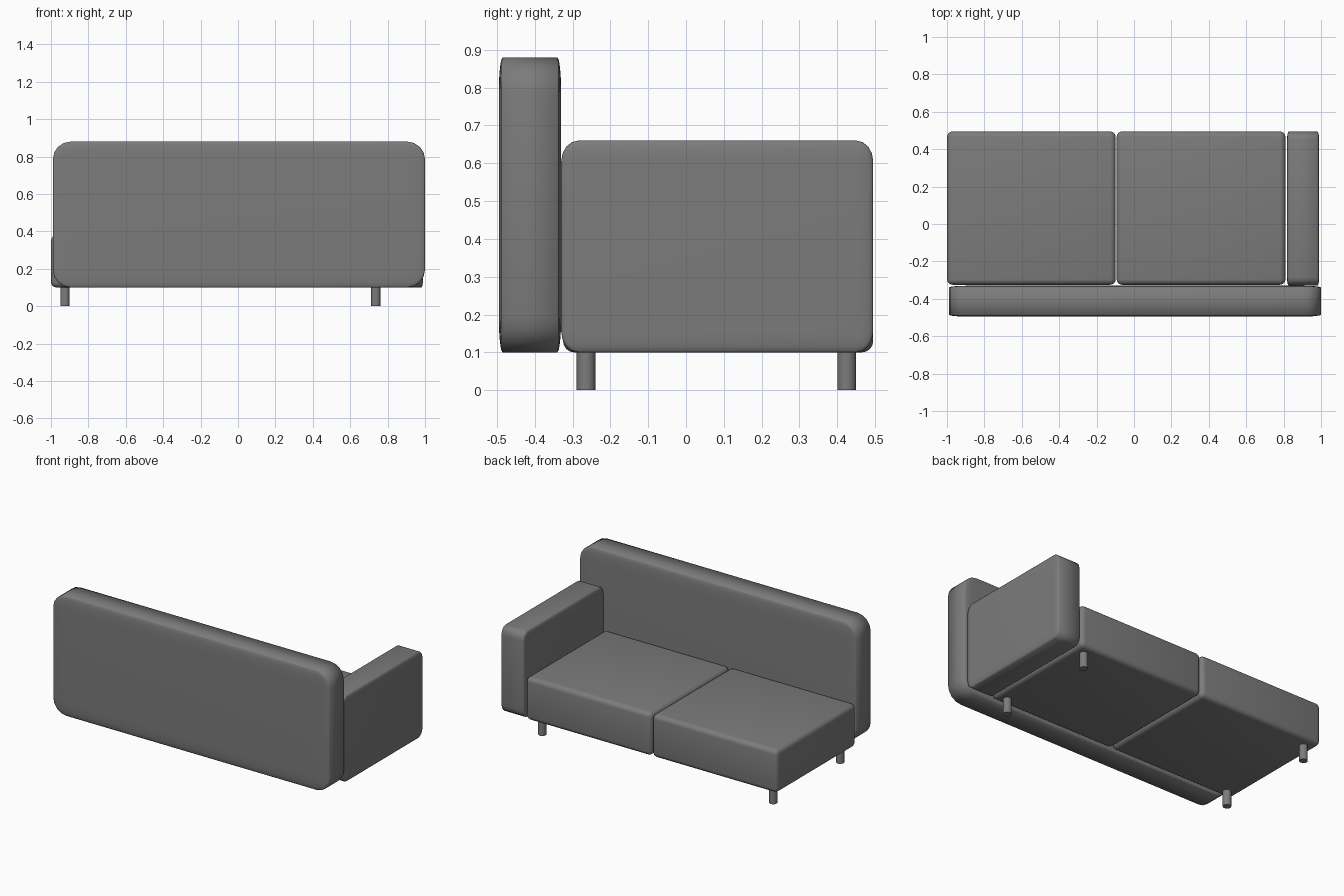
import bpy, bmesh

if "Cube" in bpy.data.objects:
    bpy.data.objects.remove(bpy.data.objects["Cube"])

fabric = bpy.data.materials.new("dark_grey")
fabric.diffuse_color = (0.2, 0.2, 0.2, 1)
fabric.use_nodes = True
fabric.node_tree.nodes["Principled BSDF"].inputs["Base Color"].default_value = fabric.diffuse_color


def finish(name, bm):
    for f in bm.faces:
        f.smooth = True
    me = bpy.data.meshes.new(name)
    bm.to_mesh(me)
    bm.free()
    me.materials.append(fabric)
    ob = bpy.data.objects.new(name, me)
    bpy.context.scene.collection.objects.link(ob)
    return ob


def padded_box(name, lo, hi, radii, segments=4):
    """Box with rounded edges whose radius differs per axis (padded slab)."""
    bm = bmesh.new()
    bmesh.ops.create_cube(bm, size=1)
    for v in bm.verts:
        for i in range(3):
            v.co[i] *= (hi[i] - lo[i]) / radii[i]
    bmesh.ops.bevel(bm, geom=bm.edges[:], offset=1, segments=segments,
                    profile=0.5, affect='EDGES', clamp_overlap=True)
    for v in bm.verts:
        for i in range(3):
            v.co[i] = v.co[i] * radii[i] + (lo[i] + hi[i]) / 2
    return finish(name, bm)


# backrest slab
padded_box("backrest", (-0.99, -0.495, 0.10), (1.0, -0.33, 0.88), (0.095, 0.01, 0.095))

# single armrest
padded_box("armrest", (0.818, -0.33, 0.10), (0.99, 0.495, 0.66), (0.01, 0.045, 0.055))

# two seat cushions
for name, x0, x1 in (("seat_left", -1.0, -0.098), ("seat_right", -0.093, 0.81)):
    padded_box(name, (x0, -0.325, 0.10), (x1, 0.495, 0.38), (0.03, 0.03, 0.03))

# four round legs
for xn, x in (("left", -0.925), ("right", 0.737)):
    for yn, y in (("back", -0.264), ("front", 0.425)):
        bm = bmesh.new()
        bmesh.ops.create_cone(bm, cap_ends=True, segments=24, radius1=0.025,
                              radius2=0.025, depth=0.11)
        bmesh.ops.translate(bm, verts=bm.verts[:], vec=(x, y, 0.055))
        leg = finish(f"leg_{yn}_{xn}", bm)
        bpy.ops.object.select_all(action='DESELECT')
        leg.select_set(True)
        bpy.context.view_layer.objects.active = leg
        bpy.ops.object.shade_smooth_by_angle(angle=0.7)
